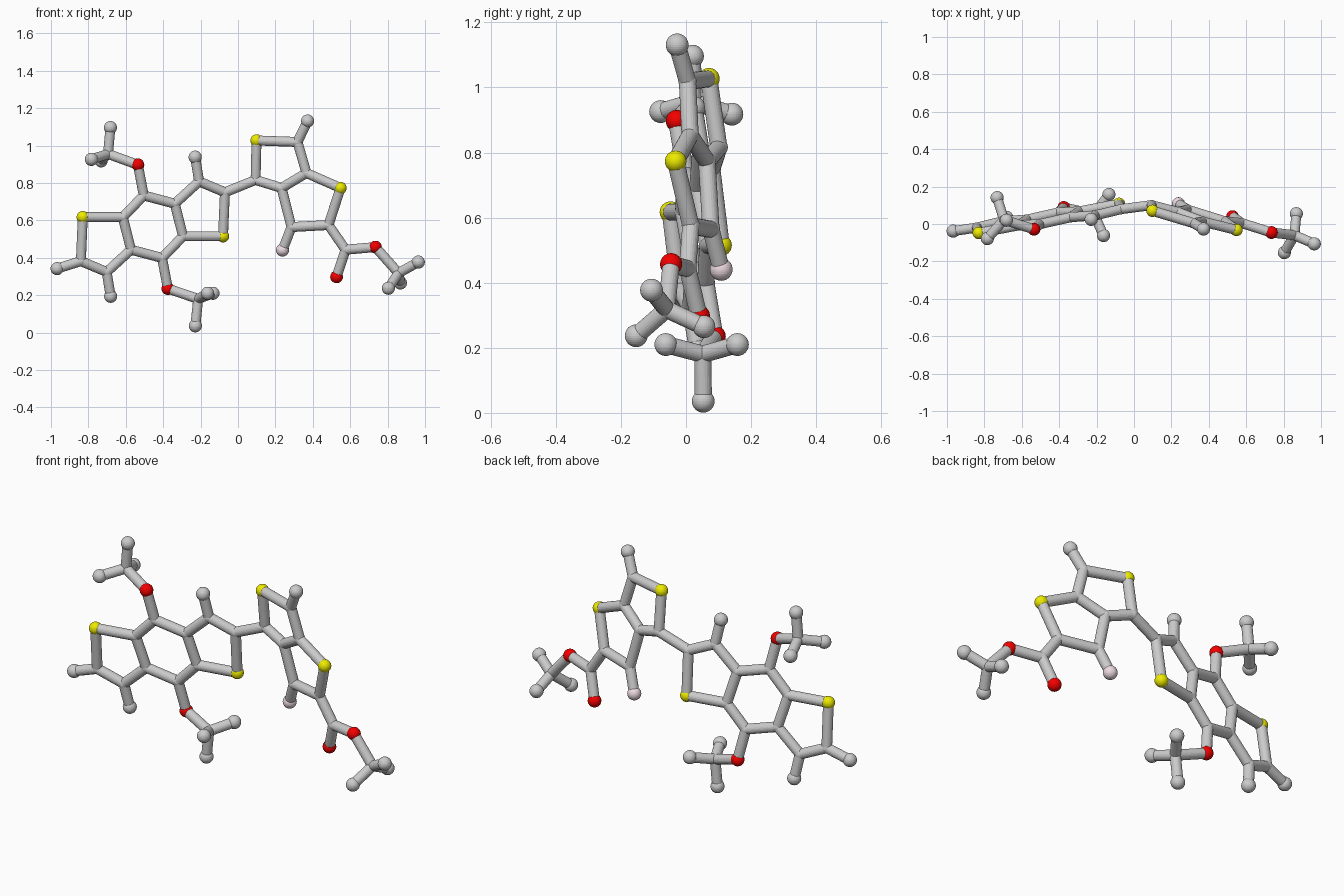
import bpy
import bmesh
from mathutils import Vector

if "Cube" in bpy.data.objects:
    bpy.data.objects.remove(bpy.data.objects["Cube"])

BALL = {"sulfur": 0.033, "oxygen": 0.034, "fluorine": 0.035, "hydrogen": 0.035, "carbon": 0.028}
COLOUR = {"sulfur": (0.85, 0.83, 0.0, 1), "oxygen": (0.9, 0.0, 0.0, 1), "fluorine": (0.85, 0.71, 0.75, 1)}
BOND_R = 0.0265
KIND = {"S": "sulfur", "O": "oxygen", "F": "fluorine", "H": "hydrogen", "C": "carbon"}

atoms = {}
bonds = []


def chain(text):
    """Bond every neighbouring pair along a dash-separated path."""
    names = text.split("-")
    bonds.extend(zip(names, names[1:]))


# left fused three-ring core: one half, tilted plane, repeated by point symmetry
MID = Vector((-0.455, 0.03, 0.566))


def left_y(x, z):
    return MID.y + 0.19 * (x - MID.x) - 0.13 * (z - MID.z)


half = {"S1": (-0.83, 0.617), "C1": (-0.84, 0.382), "C2": (-0.702, 0.324), "H2": (-0.681, 0.194),
        "C3": (-0.572, 0.443), "C4": (-0.616, 0.617), "C5": (-0.504, 0.733), "O5": (-0.535, 0.897)}
for name, (x, z) in half.items():
    p = Vector((x, left_y(x, z), z))
    atoms[name + "a"] = p
    atoms[name + "b"] = 2 * MID - p
for s, t in ("ab", "ba"):
    chain(f"C4{s}-S1{s}-C1{s}-C2{s}-C3{s}-C4{s}-C5{s}-C3{t}")
    chain(f"C2{s}-H2{s}")
    chain(f"C5{s}-O5{s}")
atoms["H1a"] = Vector((-0.967, left_y(-0.967, 0.342), 0.342))
chain("C1a-H1a")

# right fused two-ring core with its side groups, also on a tilted plane
right = {"C6": (0.094, 0.816), "S6": (0.099, 1.027), "C7": (0.318, 1.019), "H7": (0.372, 1.131),
         "C8": (0.366, 0.853), "C9": (0.233, 0.773), "C10": (0.286, 0.564), "F10": (0.238, 0.441),
         "C11": (0.484, 0.575), "S8": (0.548, 0.773), "C12": (0.575, 0.443), "O12": (0.527, 0.298),
         "O13": (0.735, 0.457)}
for name, (x, z) in right.items():
    atoms[name] = Vector((x, 0.07 - 0.305 * (x - 0.099) - 0.137 * (z - 1.029), z))
chain("C1b-C6-S6-C7-C8-S8-C11-C10-C9-C6")
chain("C8-C9")
chain("C7-H7")
chain("C10-F10")
chain("C11-C12-O12")
chain("C12-O13")

# methyl ends
methyls = {
    "O5a": [(-0.695, 0.022, 0.955), (-0.682, 0.02, 1.096), (-0.784, -0.078, 0.926), (-0.732, 0.141, 0.918)],
    "O5b": [(-0.213, 0.052, 0.18), (-0.228, 0.053, 0.036), (-0.134, 0.158, 0.21), (-0.163, -0.062, 0.21)],
    "O13": [(0.858, -0.06, 0.318), (0.964, -0.106, 0.377), (0.804, -0.153, 0.237), (0.868, 0.055, 0.265)],
}
for oxy, (c, *hs) in methyls.items():
    atoms["CM" + oxy] = Vector(c)
    chain(f"{oxy}-CM{oxy}")
    for i, h in enumerate(hs):
        atoms[f"HM{oxy}{i}"] = Vector(h)
        chain(f"CM{oxy}-HM{oxy}{i}")

# shared ball and stick meshes
ball_mesh = {}
for kind, r in BALL.items():
    bm = bmesh.new()
    bmesh.ops.create_uvsphere(bm, u_segments=32, v_segments=16, radius=r)
    me = bpy.data.meshes.new(kind + "_ball")
    bm.to_mesh(me)
    bm.free()
    if kind in COLOUR:
        mat = bpy.data.materials.new(kind)
        mat.diffuse_color = COLOUR[kind]
        mat.use_nodes = True
        mat.node_tree.nodes["Principled BSDF"].inputs["Base Color"].default_value = mat.diffuse_color
        me.materials.append(mat)
    ball_mesh[kind] = me
bm = bmesh.new()
bmesh.ops.create_cone(bm, cap_ends=True, segments=24, radius1=BOND_R, radius2=BOND_R, depth=1)
stick_mesh = bpy.data.meshes.new("stick")
bm.to_mesh(stick_mesh)
bm.free()

# atoms
for name, p in atoms.items():
    kind = KIND[name[0]]
    ob = bpy.data.objects.new(kind + "_atom", ball_mesh[kind])
    ob.location = p
    bpy.context.collection.objects.link(ob)

# bonds
for a, b in bonds:
    p, q = atoms[a], atoms[b]
    ob = bpy.data.objects.new("bond", stick_mesh)
    ob.location = (p + q) / 2
    ob.rotation_euler = (q - p).to_track_quat("Z", "Y").to_euler()
    ob.scale = (1, 1, (q - p).length)
    bpy.context.collection.objects.link(ob)
